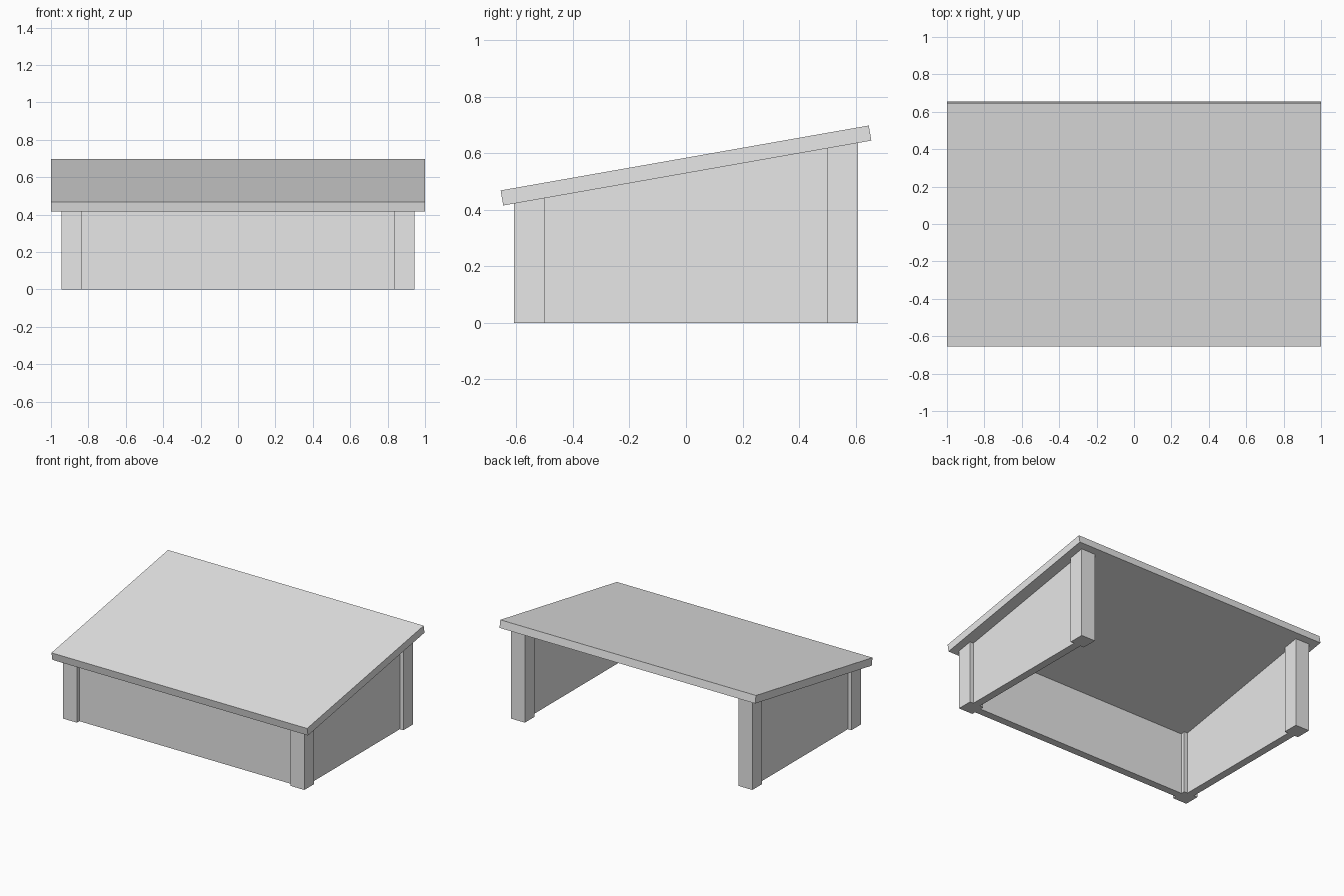
import bpy
import bmesh
from math import radians, tan, cos
from mathutils import Matrix

cube = bpy.data.objects.get("Cube")
if cube:
    bpy.data.objects.remove(cube, do_unlink=True)

SLOPE = radians(10)
UNDERSIDE = 0.529      # height of the roof underside at y = 0
THICK = 0.054          # roof and wall thickness
POST = 0.109
POST_X, POST_Y = 0.89, 0.553

grey = bpy.data.materials.new("light_grey")
grey.use_nodes = True
colour = (0.8, 0.8, 0.8, 1)
grey.diffuse_color = colour
grey.node_tree.nodes["Principled BSDF"].inputs["Base Color"].default_value = colour


def add_object(name, bm):
    mesh = bpy.data.meshes.new(name)
    bm.to_mesh(mesh)
    bm.free()
    mesh.materials.append(grey)
    obj = bpy.data.objects.new(name, mesh)
    bpy.context.collection.objects.link(obj)
    return obj


def upright(name, x, y, width, depth):
    """Box standing on the ground, its top cut to the roof slope."""
    bm = bmesh.new()
    bmesh.ops.create_cube(bm, size=1)
    for v in bm.verts:
        top = v.co.z > 0
        v.co.x = x + v.co.x * width
        v.co.y = y + v.co.y * depth
        v.co.z = UNDERSIDE + v.co.y * tan(SLOPE) if top else 0
    return add_object(name, bm)


# Corner posts and side walls
for side, sx in (("left", 1), ("right", -1)):
    for end, sy in (("front", -1), ("back", 1)):
        upright(f"{end}_{side}_post", sx * POST_X, sy * POST_Y, POST, POST)
    upright(f"{side}_wall", sx * POST_X, 0, THICK, 2 * POST_Y - POST)

# Front wall; the back stays open
upright("front_wall", 0, -POST_Y, 2 * POST_X - POST, THICK)

# Sloping roof slab
bm = bmesh.new()
bmesh.ops.create_cube(bm, size=1)
bmesh.ops.scale(bm, vec=(2, 1.322, THICK), verts=bm.verts)
bmesh.ops.rotate(bm, matrix=Matrix.Rotation(SLOPE, 3, "X"), verts=bm.verts)
bmesh.ops.translate(bm, vec=(0, 0, UNDERSIDE + THICK / 2 / cos(SLOPE)), verts=bm.verts)
add_object("roof", bm)
